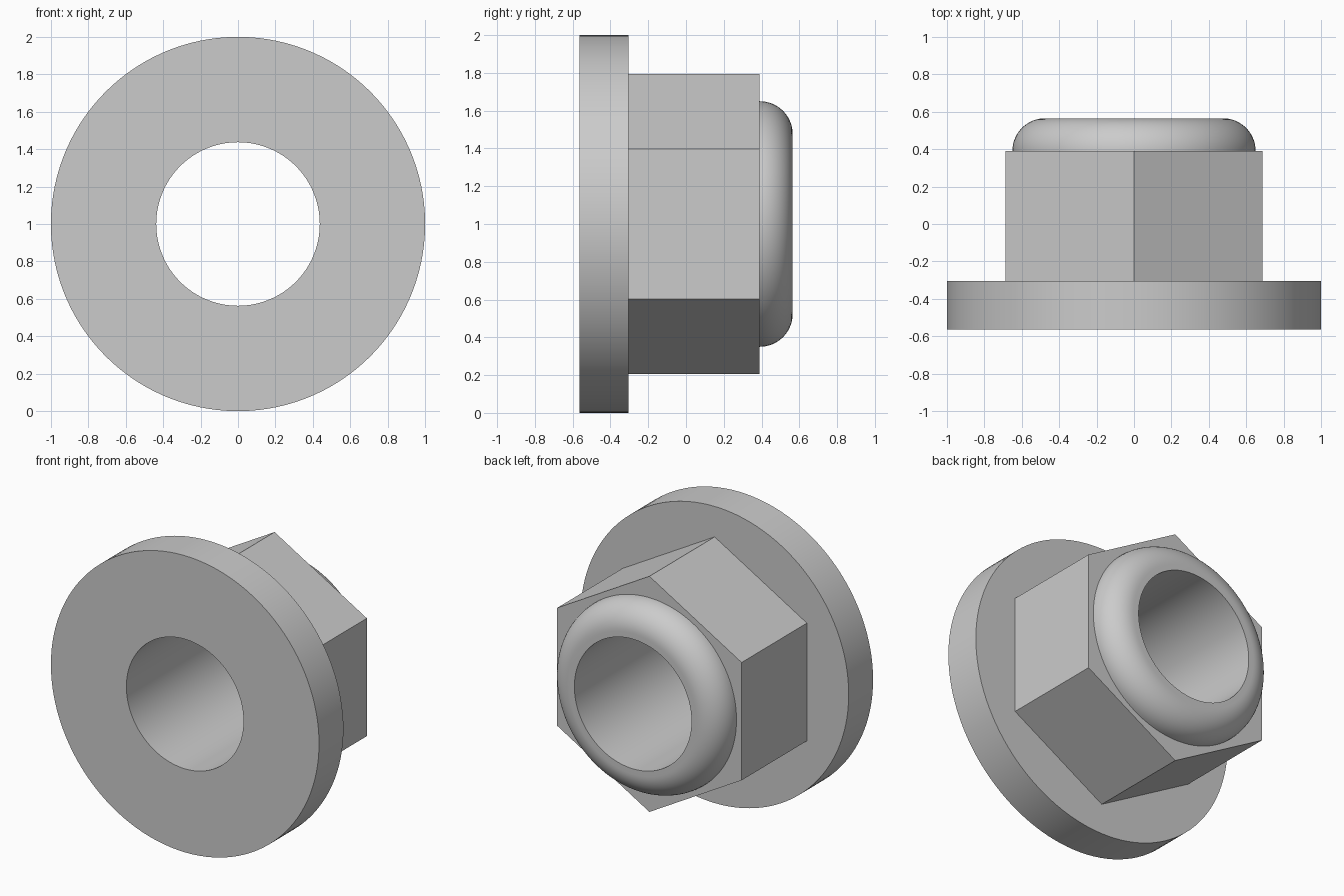
import bpy
import bmesh
from math import cos, sin, pi, radians

cube = bpy.data.objects.get("Cube")
if cube:
    bpy.data.objects.remove(cube)

steel = bpy.data.materials.new("steel grey")
steel.use_nodes = True
grey = (0.6, 0.6, 0.6, 1)
steel.diffuse_color = grey
steel.node_tree.nodes["Principled BSDF"].inputs["Base Color"].default_value = grey

SEGMENTS = 120
BORE, FLANGE, FLAT, COLLAR, FILLET = 0.437, 1.0, 0.688, 0.65, 0.175
FRONT, FLANGE_BACK, HEX_BACK, BACK = -0.565, -0.305, 0.39, 0.565


def circle(radius):
    return lambda angle: radius


def hexagon(apothem):
    # Distance to the flat facing each angle; corners point up and down
    def distance(angle):
        offset = (angle + pi / 6) % (pi / 3) - pi / 6
        return apothem / cos(offset)
    return distance


def loft(name, rings):
    """Skin a list of (outline, y) rings around the bore axis."""
    bm = bmesh.new()
    rows = []
    for outline, y in rings:
        row = []
        for k in range(SEGMENTS):
            a = 2 * pi * k / SEGMENTS
            r = outline(a)
            row.append(bm.verts.new((r * cos(a), y, 1 + r * sin(a))))
        rows.append(row)
    for near, far in zip(rows, rows[1:]):
        for k in range(SEGMENTS):
            n = (k + 1) % SEGMENTS
            bm.faces.new((near[k], far[k], far[n], near[n]))
    mesh = bpy.data.meshes.new(name)
    bm.to_mesh(mesh)
    bm.free()
    mesh.materials.append(steel)
    obj = bpy.data.objects.new(name, mesh)
    bpy.context.collection.objects.link(obj)
    bpy.ops.object.select_all(action="DESELECT")
    obj.select_set(True)
    bpy.context.view_layer.objects.active = obj
    bpy.ops.object.shade_smooth_by_angle(angle=radians(30))


bore, rim, hexa = circle(BORE), circle(FLANGE), hexagon(FLAT)

# Round washer flange at the front
loft("flange", [(bore, FRONT), (rim, FRONT), (rim, FLANGE_BACK), (hexa, FLANGE_BACK)])

# Six-sided wrench body
loft("hex_body", [(hexa, FLANGE_BACK), (hexa, HEX_BACK), (circle(COLLAR), HEX_BACK)])

# Rounded locking collar at the back
arc = []
for i in range(17):
    t = pi / 2 * i / 16
    arc.append((circle(COLLAR - FILLET + FILLET * cos(t)), HEX_BACK + FILLET * sin(t)))
loft("locking_collar", arc + [(bore, BACK)])

# Through hole wall
loft("bore_wall", [(bore, BACK), (bore, FRONT)])
